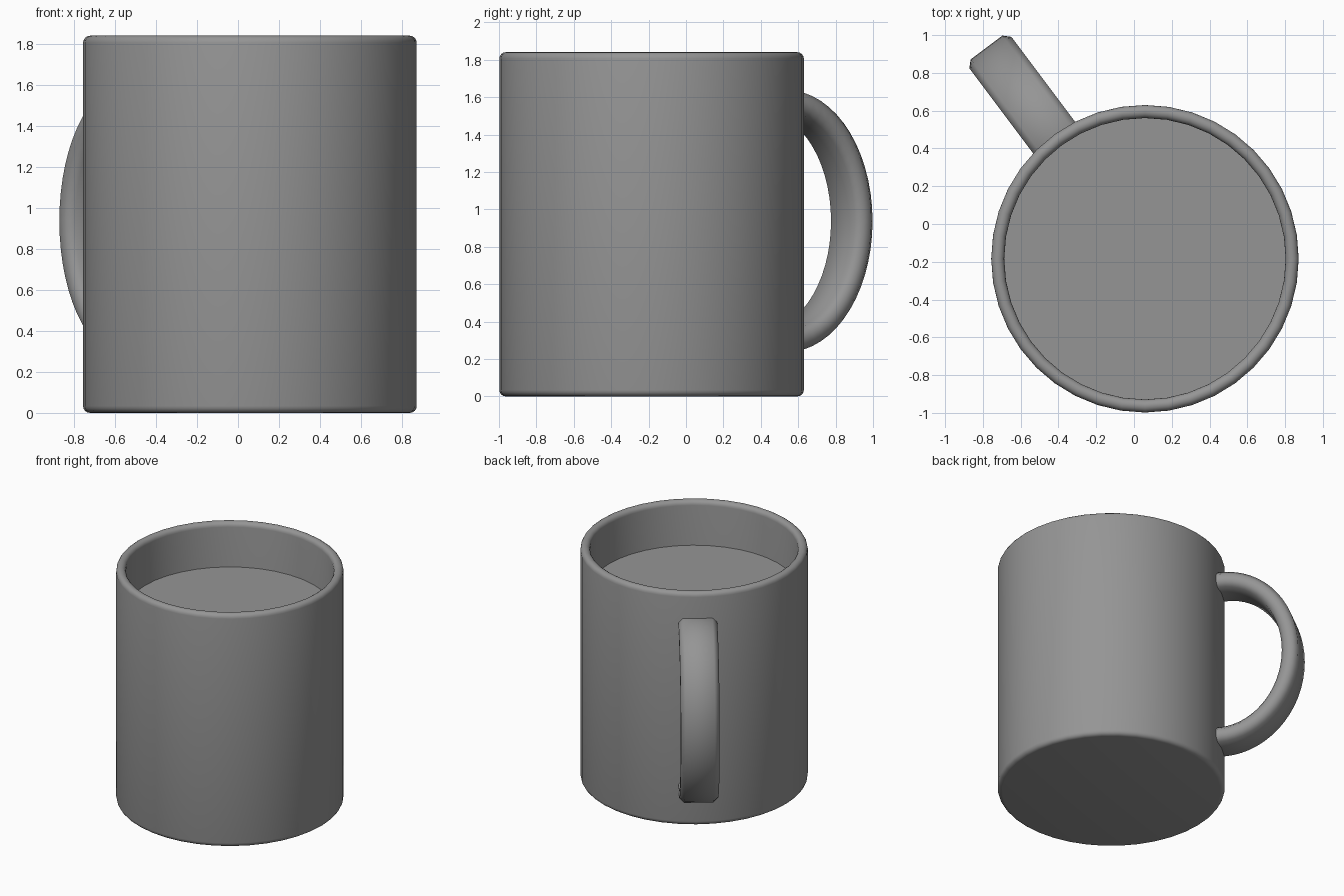
import bpy, bmesh
from math import sin, cos, pi, radians
from mathutils import Vector

if "Cube" in bpy.data.objects:
    bpy.data.objects.remove(bpy.data.objects["Cube"])

CENTRE = Vector((0.058, -0.184, 0))
OUT = Vector((-0.6, 0.8, 0))      # direction the handle points
SIDE = Vector((0.8, 0.6, 0))      # across the handle
UP = Vector((0, 0, 1))
SEGS = 40

grey = bpy.data.materials.new("dark_grey")
grey.diffuse_color = (0.3, 0.3, 0.3, 1)
grey.use_nodes = True
grey.node_tree.nodes["Principled BSDF"].inputs["Base Color"].default_value = grey.diffuse_color


def make_object(name, bm, angle):
    bmesh.ops.recalc_face_normals(bm, faces=bm.faces)
    mesh = bpy.data.meshes.new(name)
    bm.to_mesh(mesh)
    bm.free()
    mesh.materials.append(grey)
    ob = bpy.data.objects.new(name, mesh)
    bpy.context.collection.objects.link(ob)
    bpy.ops.object.select_all(action='DESELECT')
    ob.select_set(True)
    bpy.context.view_layer.objects.active = ob
    bpy.ops.object.shade_smooth_by_angle(angle=radians(angle))
    return ob


def bridge(bm, a, b):
    for i in range(len(a)):
        j = (i + 1) % len(a)
        bm.faces.new((a[i], a[j], b[j], b[i]))


def corner(r, z, rad, start, end, n=4):
    """Rounded corner points for a profile."""
    angs = [radians(start + (end - start) * i / n) for i in range(n + 1)]
    return [(r + rad * cos(t), z + rad * sin(t)) for t in angs]


# Cup: lathed wall with rounded foot and rim, closed inner floor
R, r, H = 0.814, 0.745, 1.84
rad = (R - r) / 2
profile = (corner(R - 0.034, 0.034, 0.034, -90, 0)
           + corner(R - rad, H - rad, rad, 0, 180, 8)
           + [(r, 0.09)])
bm = bmesh.new()
rings = [[bm.verts.new(CENTRE + Vector((pr * cos(2 * pi * i / SEGS), pr * sin(2 * pi * i / SEGS), z)))
          for i in range(SEGS)] for pr, z in profile]
for a, b in zip(rings, rings[1:]):
    bridge(bm, a, b)
bm.faces.new(rings[0])
bm.faces.new(rings[-1])
make_object("cup", bm, 50)

# Drink surface
bm = bmesh.new()
bmesh.ops.create_circle(bm, cap_ends=True, segments=SEGS, radius=r)
bmesh.ops.translate(bm, verts=bm.verts, vec=CENTRE + UP * 1.49)
make_object("drink", bm, 30)

# Handle: chamfered flat section swept along an upright half ellipse
W, T, C = 0.139, 0.06, 0.034
section = [(W, T - C), (W - C, T), (C - W, T), (-W, T - C),
           (-W, C - T), (C - W, -T), (W - C, -T), (W, C - T)]
bm = bmesh.new()
rings = []
STEPS = 32
for k in range(STEPS + 1):
    t = radians(-97 + 194 * k / STEPS)
    ring = []
    for s, h in section:
        d = 0.825 + (0.513 + h) * cos(t)
        z = 0.937 + (0.64 + h) * sin(t)
        ring.append(bm.verts.new(CENTRE + OUT * d + SIDE * s + UP * z))
    rings.append(ring)
for a, b in zip(rings, rings[1:]):
    bridge(bm, a, b)
bm.faces.new(rings[0])
bm.faces.new(rings[-1])
make_object("handle", bm, 60)
